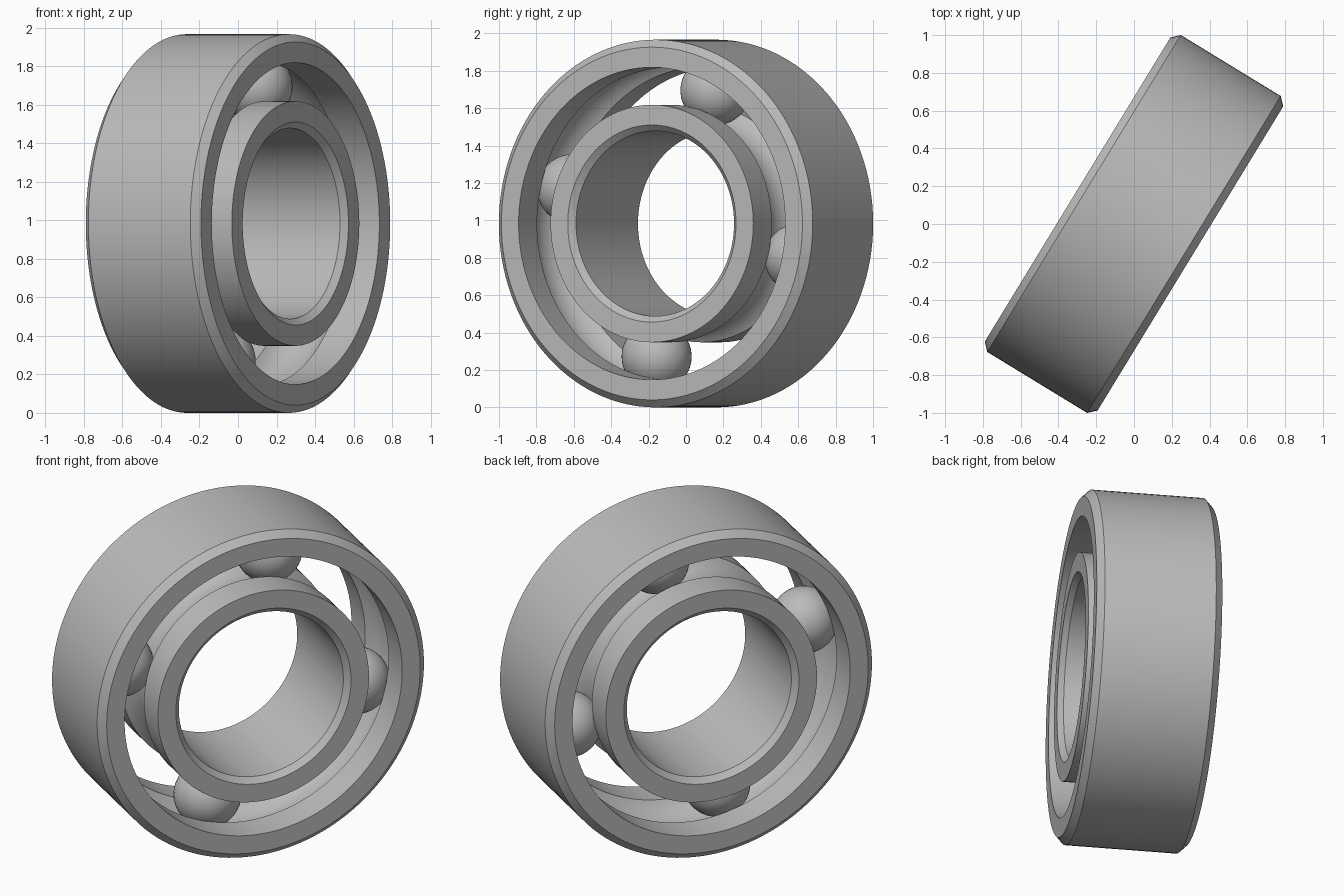
import bpy, bmesh
from math import sin, cos, acos, pi, radians
from mathutils import Matrix, Vector

cube = bpy.data.objects.get("Cube")
if cube:
    bpy.data.objects.remove(cube)

steel = bpy.data.materials.new("grey steel")
steel.use_nodes = True
colour = (0.5, 0.5, 0.5, 1)
steel.diffuse_color = colour
steel.node_tree.nodes["Principled BSDF"].inputs["Base Color"].default_value = colour

# Bearing dimensions
OUTER, OUTER_LIP, INNER_LIP, BORE = 0.983, 0.835, 0.635, 0.495
HALF, CHAMFER = 0.35, 0.04
PITCH, BALL, GROOVE = 0.735, 0.187, 0.189

# Local z is the bearing axis, laid horizontal and turned
turn = radians(31.4)
s, c = sin(turn), cos(turn)
axes = Matrix(((s, 0, c), (c, 0, -s), (0, 1, 0))).to_4x4()
frame = Matrix.Translation((0, 0, OUTER)) @ axes


def finish(name, bm, angle):
    bmesh.ops.recalc_face_normals(bm, faces=bm.faces)
    mesh = bpy.data.meshes.new(name)
    bm.to_mesh(mesh)
    bm.free()
    mesh.materials.append(steel)
    obj = bpy.data.objects.new(name, mesh)
    bpy.context.collection.objects.link(obj)
    obj.matrix_world = frame
    bpy.ops.object.select_all(action='DESELECT')
    obj.select_set(True)
    bpy.context.view_layer.objects.active = obj
    bpy.ops.object.shade_smooth_by_angle(angle=radians(angle))
    return obj


def ring(name, lip, wall, chamfer):
    """Lathe a ring with a chamfered wall and a ball groove in its lip."""
    side = 1 if wall > lip else -1
    points = [(lip, HALF), (wall - side * chamfer, HALF), (wall, HALF - chamfer),
              (wall, chamfer - HALF), (wall - side * chamfer, -HALF), (lip, -HALF)]
    sweep = acos(abs(lip - PITCH) / GROOVE)
    steps = 20
    for i in range(steps + 1):
        a = sweep * (2 * i / steps - 1)
        points.append((PITCH + side * GROOVE * cos(a), GROOVE * sin(a)))
    bm = bmesh.new()
    verts = [bm.verts.new((r, 0, z)) for r, z in points]
    edges = [bm.edges.new((v, verts[i - 1])) for i, v in enumerate(verts)]
    bmesh.ops.spin(bm, geom=verts + edges, cent=(0, 0, 0), axis=(0, 0, 1),
                   angle=2 * pi, steps=128, use_merge=True)
    bmesh.ops.remove_doubles(bm, verts=bm.verts, dist=0.0001)
    finish(name, bm, 25)


ring("outer_ring", OUTER_LIP, OUTER, CHAMFER)
ring("inner_ring", INNER_LIP, BORE, CHAMFER * 0.8)

# Four balls evenly spaced in the race
for i in range(4):
    a = radians(75.5 + 90 * i)
    bm = bmesh.new()
    bmesh.ops.create_uvsphere(bm, u_segments=48, v_segments=24, radius=BALL)
    bmesh.ops.translate(bm, verts=bm.verts,
                        vec=Vector((PITCH * cos(a), PITCH * sin(a), 0)))
    finish(f"ball_{i + 1}", bm, 40)
